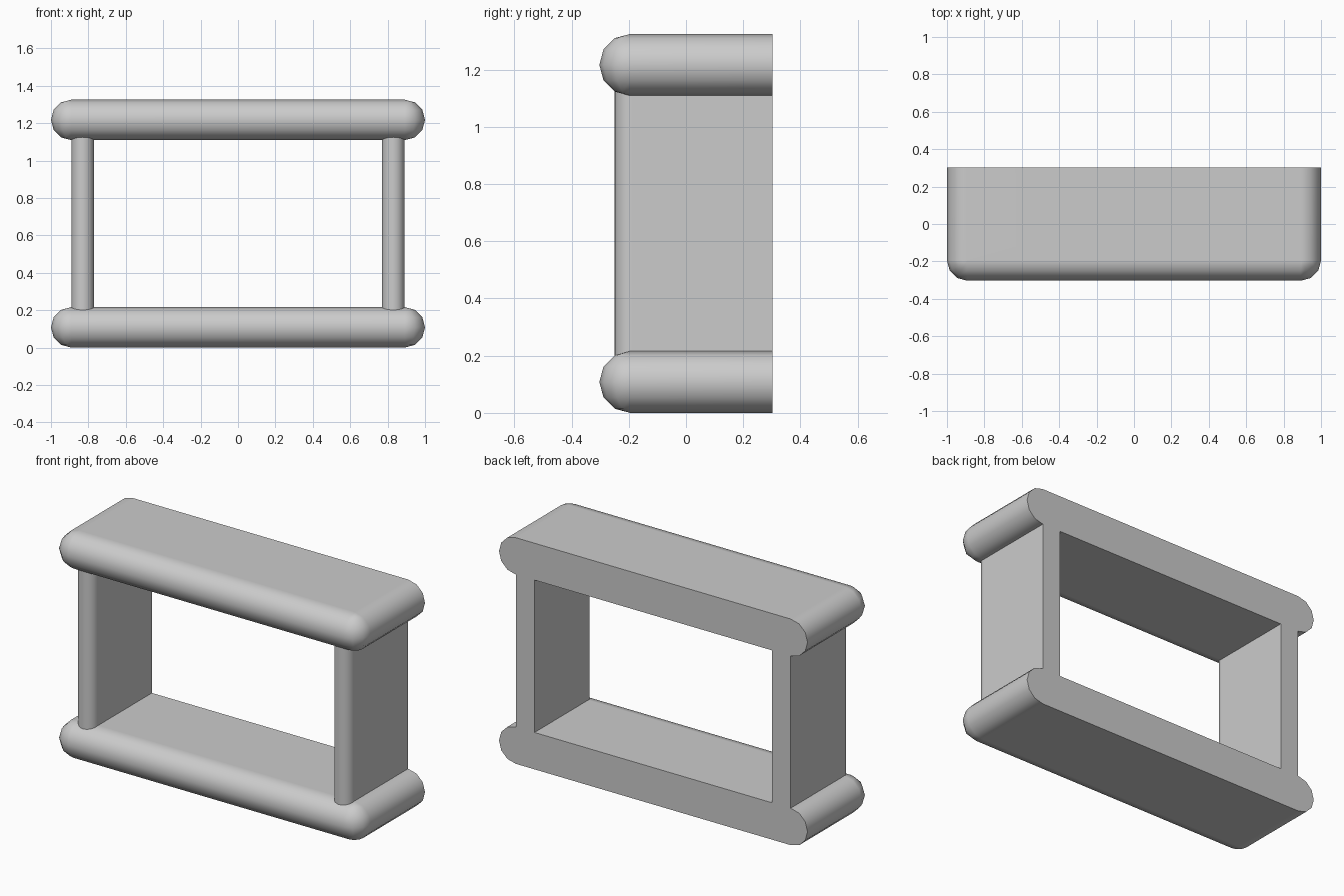
import bpy, bmesh
from math import sin, cos, pi, radians

if "Cube" in bpy.data.objects:
    bpy.data.objects.remove(bpy.data.objects["Cube"])

grey = bpy.data.materials.new("plain_grey")
grey.use_nodes = True
COLOUR = (0.6, 0.6, 0.6, 1)
grey.diffuse_color = COLOUR
grey.node_tree.nodes["Principled BSDF"].inputs["Base Color"].default_value = COLOUR

BACK = 0.303       # shared flat back plane
R = 0.108          # rounding radius of the slabs
STEPS = 3          # segments per quarter round


def outline(half_x, front_y, r, steps):
    """Plan outline, open at the back, with rounded front corners."""
    arc = [i * pi / 2 / steps for i in range(steps + 1)]
    left = [(-half_x - r * cos(a), front_y - r * sin(a)) for a in arc]
    right = [(-x, y) for x, y in reversed(left)]
    if half_x == 0:
        right = right[1:]
    return [(-half_x - r, BACK)] + left + right + [(half_x + r, BACK)]


def loft(name, rings, x=0):
    """Skin a stack of (outline, height) rings and close every side."""
    bm = bmesh.new()
    loops = [[bm.verts.new((px, py, z)) for px, py in pts] for pts, z in rings]
    n = len(loops[0])
    for a, b in zip(loops, loops[1:]):
        for i in range(n - 1):
            bm.faces.new((a[i], a[i + 1], b[i + 1], b[i]))
    # caps, then one flat face across the back
    bm.faces.new(loops[0])
    bm.faces.new(loops[-1])
    bm.faces.new([l[0] for l in loops] + [l[-1] for l in reversed(loops)])
    bmesh.ops.remove_doubles(bm, verts=bm.verts, dist=1e-5)
    bmesh.ops.recalc_face_normals(bm, faces=bm.faces)
    for f in bm.faces:
        f.smooth = True
    for e in bm.edges:
        e.smooth = e.calc_face_angle(0) < radians(40)
    mesh = bpy.data.meshes.new(name)
    bm.to_mesh(mesh)
    bm.free()
    mesh.materials.append(grey)
    obj = bpy.data.objects.new(name, mesh)
    obj.location.x = x
    bpy.context.collection.objects.link(obj)
    normals = obj.modifiers.new("even_shading", "WEIGHTED_NORMAL")
    normals.keep_sharp = True


# Bottom and top slabs, rounded on the front and both ends
for name, base in (("bottom_slab", 0), ("top_slab", 1.109)):
    angles = [i * pi / 2 / STEPS for i in range(-STEPS, STEPS + 1)]
    loft(name, [(outline(1 - R, -BACK + R, R * max(cos(a), 1e-3), STEPS),
                 base + R + R * sin(a)) for a in angles])

# Upright side panels with a half-round front edge
for name, x in (("left_panel", 0.83), ("right_panel", -0.83)):
    section = outline(0, -0.19, 0.06, 6)
    loft(name, [(section, 0.19), (section, 1.135)], x)
